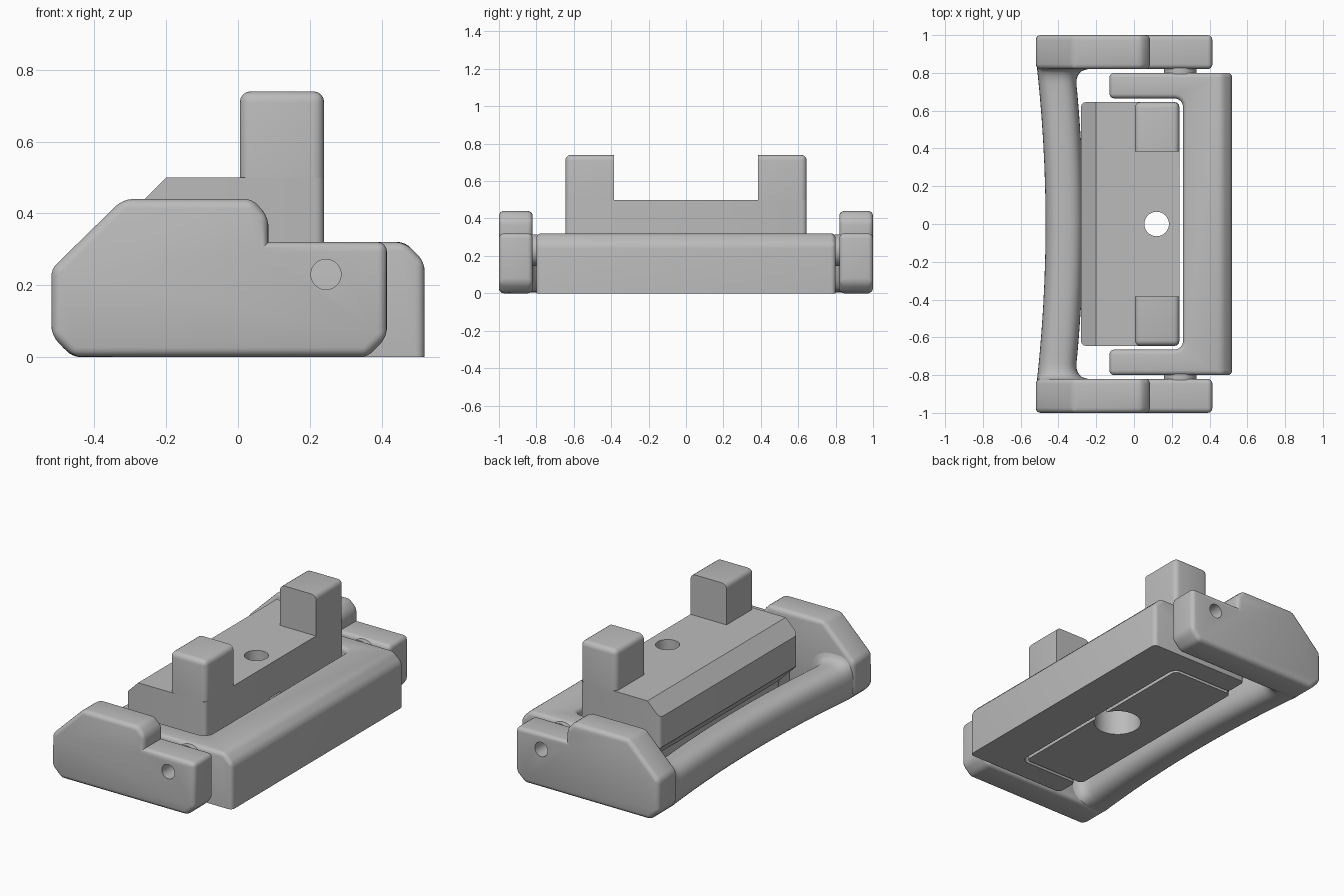
import bpy, bmesh, math
from mathutils import Matrix, Vector

if "Cube" in bpy.data.objects:
    bpy.data.objects.remove(bpy.data.objects["Cube"], do_unlink=True)

grey = bpy.data.materials.new("plain grey")
grey.use_nodes = True
grey.diffuse_color = (0.5, 0.5, 0.5, 1)
grey.node_tree.nodes["Principled BSDF"].inputs["Base Color"].default_value = (0.5, 0.5, 0.5, 1)


def near(a, b):
    return abs(a - b) < 1e-4


def on_plane(edge, axis, value):
    return all(near(v.co[axis], value) for v in edge.verts)


def prism(points, low, high, axis):
    """Extrude an outline along y (xz outline) or z (xy outline)."""
    bm = bmesh.new()
    place = (lambda a, b: (a, low, b)) if axis == 1 else (lambda a, b: (a, b, low))
    face = bm.faces.new([bm.verts.new(place(*p)) for p in points])
    new = bmesh.ops.extrude_face_region(bm, geom=[face])["geom"]
    move = Vector((0, 0, 0))
    move[axis] = high - low
    bmesh.ops.translate(bm, verts=[g for g in new if isinstance(g, bmesh.types.BMVert)], vec=move)
    bmesh.ops.recalc_face_normals(bm, faces=bm.faces)
    return bm


def round_edges(bm, rule, offset, segments=4):
    edges = [e for e in bm.edges if rule(e)]
    bmesh.ops.bevel(bm, geom=edges, offset=offset, offset_type='OFFSET', segments=segments,
                    profile=0.5, affect='EDGES', clamp_overlap=True)
    bmesh.ops.recalc_face_normals(bm, faces=bm.faces)


def sharp_convex(e):
    return e.is_convex and e.calc_face_angle(0) > 0.4


def finish(bm, name):
    mesh = bpy.data.meshes.new(name)
    bm.to_mesh(mesh)
    bm.free()
    obj = bpy.data.objects.new(name, mesh)
    bpy.context.collection.objects.link(obj)
    mesh.materials.append(grey)
    return obj


def cylinder(name, radius, centre, length, along_y=False):
    bm = bmesh.new()
    turn = Matrix.Rotation(math.pi / 2, 4, 'X') if along_y else Matrix()
    bmesh.ops.create_cone(bm, cap_ends=True, segments=40, radius1=radius, radius2=radius,
                          depth=length, matrix=Matrix.Translation(centre) @ turn)
    return finish(bm, name)


def cut(obj, cutter):
    mod = obj.modifiers.new("hole", 'BOOLEAN')
    mod.operation, mod.solver, mod.object = 'DIFFERENCE', 'EXACT', cutter
    bpy.context.view_layer.update()
    bpy.ops.object.select_all(action='DESELECT')
    bpy.context.view_layer.objects.active = obj
    obj.select_set(True)
    bpy.ops.object.modifier_apply(modifier=mod.name)
    bpy.data.objects.remove(cutter, do_unlink=True)


parts = []

# Side arms, pivot bosses and pin holes
arm_outline = [(-0.46, 0), (0.36, 0), (0.415, 0.055), (0.415, 0.32), (0.085, 0.32),
               (0.085, 0.39), (0.04, 0.44), (-0.32, 0.44), (-0.52, 0.245), (-0.52, 0.06)]
for side, label in ((1, "back"), (-1, "front")):
    bm = prism(arm_outline, *sorted((side * 0.82, side)), 1)
    round_edges(bm, sharp_convex, 0.026)
    arm = finish(bm, label + "_arm")
    cut(arm, cylinder("pin_cutter", 0.042, (0.245, side * 0.91, 0.23), 0.3, True))
    boss = cylinder(label + "_pivot_boss", 0.085, (0.245, side * 0.81, 0.23), 0.03, True)
    cut(boss, cylinder("boss_cutter", 0.042, (0.245, side * 0.81, 0.23), 0.1, True))
    parts += [arm, boss]

# Bowed grip joining the arms, flared where it meets them
bm = bmesh.new()
count, rings = 36, []
stations = [0, 0.15, 0.3, 0.45, 0.58, 0.68, 0.74, 0.765, 0.785, 0.8, 0.812, 0.82, 0.84]
for y in [-s for s in reversed(stations[1:])] + stations:
    t = min(max((abs(y) - 0.74) / 0.08, 0), 1)
    flare = 0.07 * (1 - math.sqrt(1 - t * t))
    bow = 0.045 * max(0, 1 - (y / 0.82) ** 2)
    ring = []
    for i in range(count):
        a = 2 * math.pi * i / count
        c, s = math.cos(a), math.sin(a)
        u = math.copysign(abs(c) ** 0.75, c)
        w = math.copysign(abs(s) ** 0.75, s)
        x = -0.413 + bow + u * 0.1 + max(u, 0) * flare
        z = 0.115 + w * 0.112 + max(w, 0) * flare * 0.6
        ring.append(bm.verts.new((x, y, z)))
    rings.append(ring)
for a, b in zip(rings, rings[1:]):
    for i in range(count):
        j = (i + 1) % count
        bm.faces.new((a[i], a[j], b[j], b[i]))
bm.faces.new(rings[0])
bm.faces.new(rings[-1])
bmesh.ops.recalc_face_normals(bm, faces=bm.faces)
parts.append(finish(bm, "grip"))

# U-shaped inner frame
half = [(0.52, 0.8), (-0.13, 0.8), (-0.13, 0.665), (0.26, 0.665)]
bm = prism(half + [(x, -y) for x, y in reversed(half)], 0, 0.32, 2)
round_edges(bm, lambda e: not e.is_convex, 0.045)
round_edges(bm, lambda e: on_plane(e, 0, 0.52) and on_plane(e, 2, 0.32), 0.055, 1)
round_edges(bm, lambda e: sharp_convex(e) and not on_plane(e, 2, 0), 0.025)
parts.append(finish(bm, "inner_frame"))

# Centre block with its stepped hole
block_outline = [(-0.16, 0), (0.24, 0), (0.24, 0.5), (-0.2, 0.5),
                 (-0.28, 0.42), (-0.28, 0.24), (-0.16, 0.12)]
bm = prism(block_outline, -0.645, 0.645, 1)
round_edges(bm, lambda e: near(e.verts[0].co.x, e.verts[1].co.x)
            and near(e.verts[0].co.y, e.verts[1].co.y), 0.025)
block = finish(bm, "centre_block")
cut(block, cylinder("bolt_cutter", 0.065, (0.12, 0, 0.4), 0.6))
cut(block, cylinder("recess_cutter", 0.13, (0.12, 0, 0.1), 0.4))
parts.append(block)

# Upright posts, square on the inner side
for side, label in ((1, "back"), (-1, "front")):
    low, high = sorted((side * 0.385, side * 0.645))
    bm = prism([(0.005, low), (0.24, low), (0.24, high), (0.005, high)], 0.49, 0.74, 2)
    round_edges(bm, lambda e: not on_plane(e, 2, 0.49) and not on_plane(e, 1, side * 0.385), 0.03)
    parts.append(finish(bm, label + "_post"))

# Smooth rounded edges, crisp corners
bpy.ops.object.select_all(action='DESELECT')
for obj in parts:
    obj.select_set(True)
bpy.context.view_layer.objects.active = parts[0]
bpy.ops.object.shade_smooth_by_angle(angle=math.radians(30))
